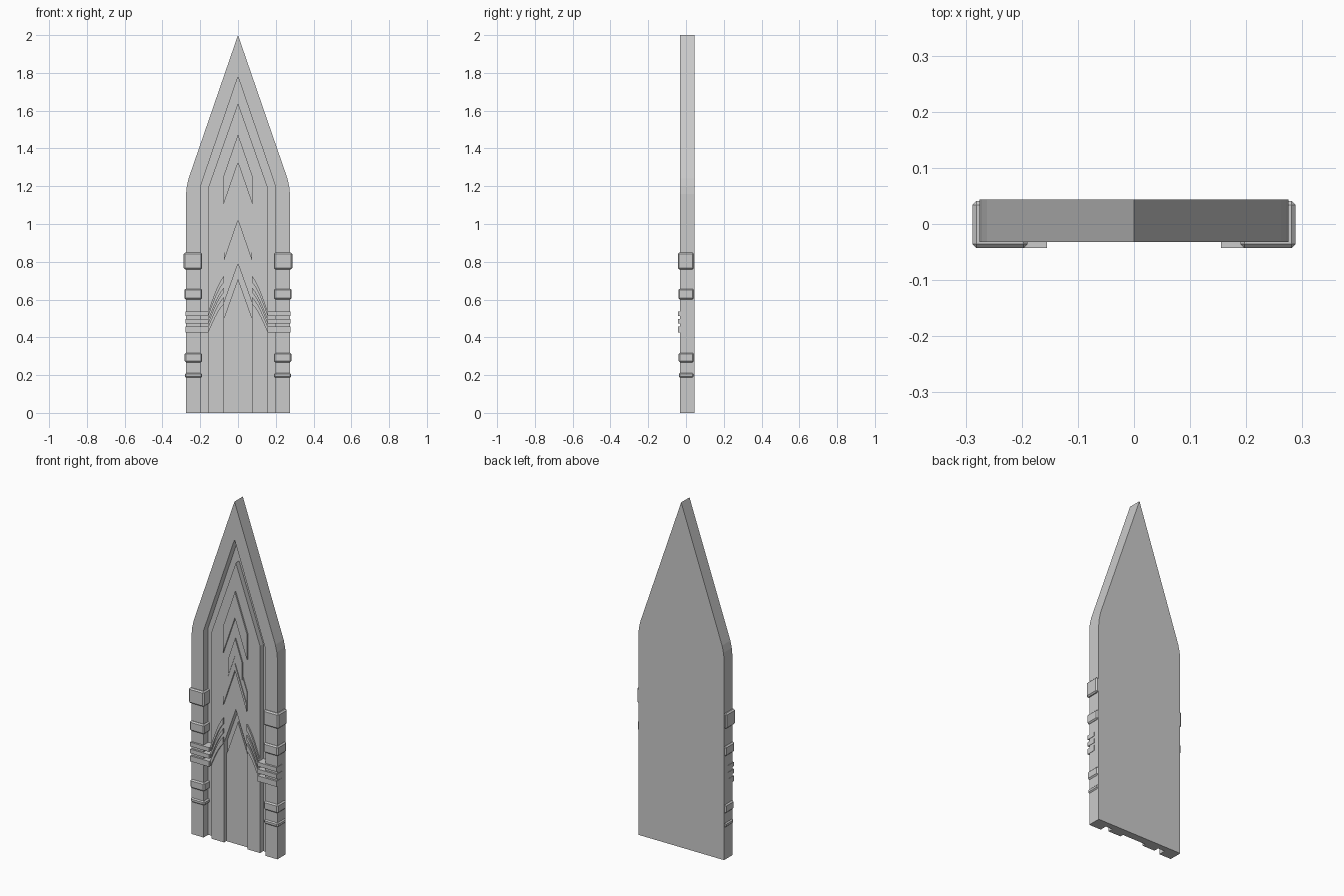
import bpy, bmesh, math

if "Cube" in bpy.data.objects:
    bpy.data.objects.remove(bpy.data.objects["Cube"])

BACK, FRONT = 0.044, -0.032


def prism(name, pts, y0, y1, bevel=0.0):
    """Extrude an (x, z) outline from y0 to y1."""
    bm = bmesh.new()
    face = bm.faces.new([bm.verts.new((x, y0, z)) for x, z in pts])
    ext = bmesh.ops.extrude_face_region(bm, geom=[face])
    verts = [g for g in ext["geom"] if isinstance(g, bmesh.types.BMVert)]
    bmesh.ops.translate(bm, verts=verts, vec=(0, y1 - y0, 0))
    bmesh.ops.recalc_face_normals(bm, faces=bm.faces)
    me = bpy.data.meshes.new(name)
    bm.to_mesh(me)
    bm.free()
    ob = bpy.data.objects.new(name, me)
    bpy.context.collection.objects.link(ob)
    if bevel:
        mod = ob.modifiers.new("bevel", 'BEVEL')
        mod.width = bevel
        mod.segments = 1
    return ob


def arch(half):
    """Mirror a right-hand outline (foot to apex) to the left."""
    return half + [(-x, z) for x, z in reversed(half) if x > 0]


def box(x0, x1, z0, z1):
    return [(x0, z0), (x1, z0), (x1, z1), (x0, z1)]


outer = arch([(0.275, 0), (0.275, 1.16), (0.271, 1.2), (0.262, 1.24), (0, 2.0)])
inner = arch([(0.198, 0), (0.198, 1.2), (0, 1.78)])
panel = arch([(0.155, 0), (0.155, 1.2), (0, 1.64)])
recess = arch([(0.075, 0), (0.075, 0.58), (0, 0.79)])
insert = arch([(0.075, 0), (0.075, 0.50), (0, 0.71)])

# Pointed slab, raised rim and inner panel
prism("back_slab", outer, 0.01, BACK)
prism("outer_rim", outer + inner[::-1], FRONT, 0.01)
prism("inner_panel", panel + recess[::-1], -0.02, 0.01)
prism("recess_panel", insert, 0.0, 0.01)


# Stacked chevrons up the centre
def chevron(name, apex, thick, half, y):
    drop = 2.9 * half
    prism(name, [(-half, apex - drop), (0, apex), (half, apex - drop),
                 (half, apex - drop - thick), (0, apex - thick),
                 (-half, apex - drop - thick)], y, -0.02)


chevron("top_chevron", 1.475, 0.15, 0.077, -0.029)
chevron("middle_chevron", 1.205, 0.10, 0.045, -0.027)
chevron("lower_chevron_back", 1.13, 0.11, 0.075, -0.025)
chevron("lower_chevron_front", 1.06, 0.04, 0.075, -0.029)

cuffs = [(0.76, 0.848, 0.288, -0.043), (0.60, 0.657, 0.284, -0.041),
         (0.268, 0.318, 0.282, -0.039), (0.186, 0.212, 0.281, -0.038)]
ribs = [(0.425, 0.457, 0.575, 0.613), (0.472, 0.496, 0.636, 0.662),
        (0.512, 0.536, 0.69, 0.725)]

for side, s in (("left", -1), ("right", 1)):
    # Bevelled cuffs wrapped around each rim
    for i, (z0, z1, x, y) in enumerate(cuffs):
        prism(f"{side}_cuff_{i}", box(s * 0.19, s * x, z0, z1), y, 0.041, 0.007)
    # Ribs cross the rim, then sweep up over the panel as curved bands
    for i, (z0, z1, t0, t1) in enumerate(ribs):
        prism(f"{side}_rib_{i}", box(s * 0.155, s * 0.277, z0, z1), -0.043, 0.01)
        low, high = [], []
        for k in range(6):
            t = k / 5
            rise = math.sin(t * math.pi / 2) * 0.5 + t * 0.5
            x = s * (0.157 - 0.082 * t)
            low.append((x, z0 + (t0 - z0) * rise))
            high.append((x, z1 + (t1 - z1) * rise))
        prism(f"{side}_swept_band_{i}", low + high[::-1], -0.029, -0.02)
